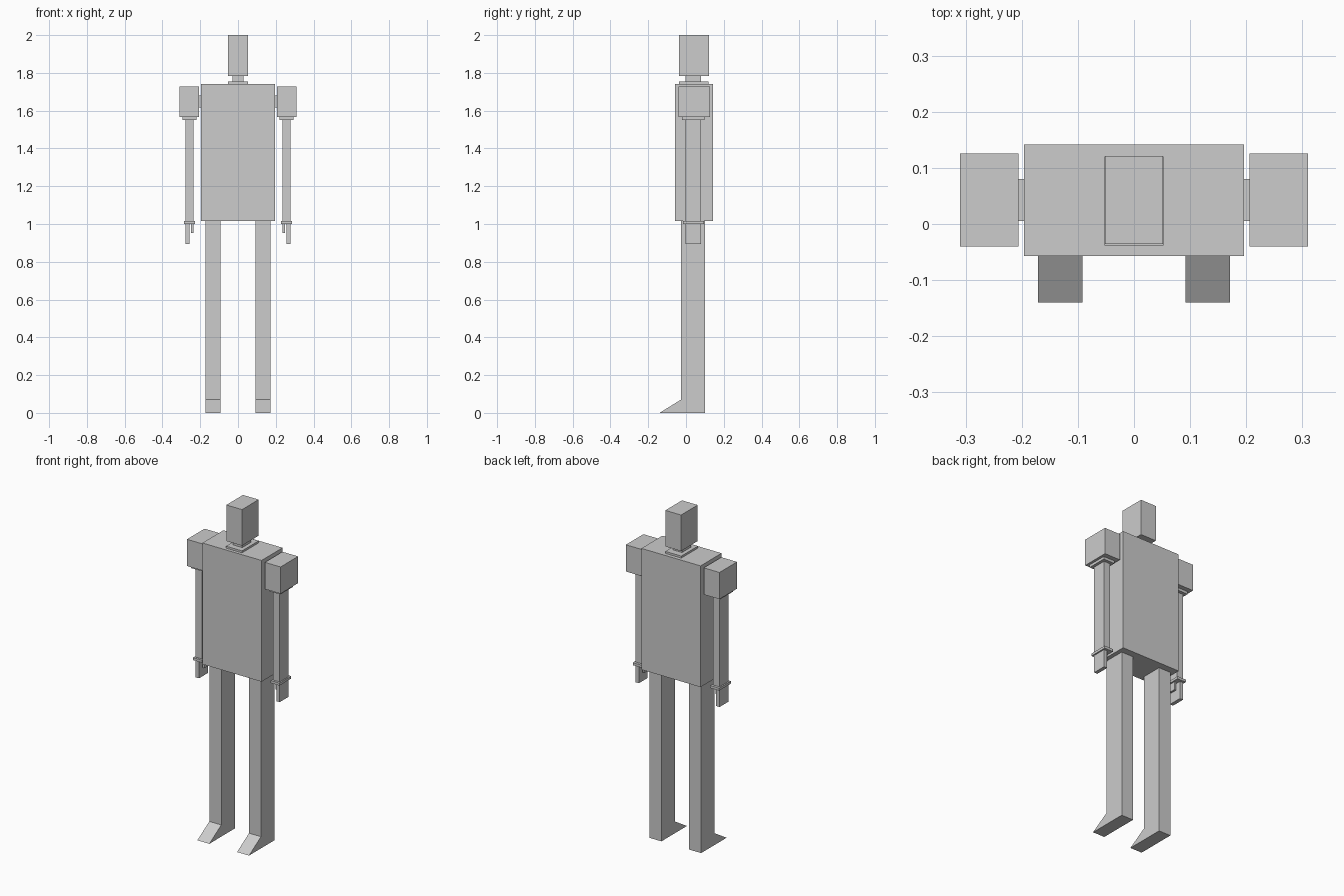
import bpy, bmesh

cube = bpy.data.objects.get("Cube")
if cube:
    bpy.data.objects.remove(cube, do_unlink=True)

grey = bpy.data.materials.new("light_grey")
grey.use_nodes = True
COLOR = (0.604, 0.604, 0.604, 1.0)
grey.diffuse_color = COLOR
grey.node_tree.nodes["Principled BSDF"].inputs["Base Color"].default_value = COLOR


def prism(name, profile, x0, x1):
    """Extrude a (y, z) profile from x0 to x1."""
    bm = bmesh.new()
    face = bm.faces.new([bm.verts.new((x0, y, z)) for y, z in profile])
    ext = bmesh.ops.extrude_face_region(bm, geom=[face])
    verts = [g for g in ext["geom"] if isinstance(g, bmesh.types.BMVert)]
    bmesh.ops.translate(bm, verts=verts, vec=(x1 - x0, 0, 0))
    bmesh.ops.recalc_face_normals(bm, faces=bm.faces)
    mesh = bpy.data.meshes.new(name)
    bm.to_mesh(mesh)
    bm.free()
    mesh.materials.append(grey)
    obj = bpy.data.objects.new(name, mesh)
    bpy.context.collection.objects.link(obj)
    return obj


def box(name, x, y, z):
    """Box from (min, max) ranges."""
    return prism(name, [(y[0], z[0]), (y[1], z[0]), (y[1], z[1]), (y[0], z[1])], *x)


def pair(name, x, y, z):
    """Box on the left (+x) and its mirrored twin on the right."""
    box("left_" + name, x, y, z)
    box("right_" + name, (-x[1], -x[0]), y, z)


# Body, neck and head
box("torso", (-0.196, 0.196), (-0.057, 0.142), (1.016, 1.742))
box("collar", (-0.053, 0.053), (-0.038, 0.120), (1.742, 1.754))
box("neck", (-0.030, 0.030), (-0.003, 0.080), (1.754, 1.784))
box("head", (-0.052, 0.052), (-0.036, 0.121), (1.784, 2.0))

# Arms
pair("shoulder_joint", (0.196, 0.206), (0.005, 0.080), (1.617, 1.680))
pair("shoulder", (0.206, 0.310), (-0.040, 0.126), (1.567, 1.727))
pair("shoulder_plate", (0.220, 0.295), (-0.021, 0.098), (1.551, 1.567))
pair("arm", (0.235, 0.278), (-0.003, 0.080), (1.016, 1.551))
pair("wrist_plate", (0.227, 0.286), (-0.016, 0.095), (1.001, 1.016))
pair("fingers", (0.256, 0.278), (-0.003, 0.080), (0.895, 1.001))
pair("thumb", (0.236, 0.248), (0.018, 0.058), (0.953, 1.001))

# Legs and wedge feet
pair("leg", (0.092, 0.171), (-0.027, 0.101), (0.0, 1.016))
for side, x0, x1 in (("left", 0.092, 0.171), ("right", -0.171, -0.092)):
    prism(side + "_foot", [(-0.140, 0.0), (-0.027, 0.0), (-0.027, 0.070)], x0, x1)
